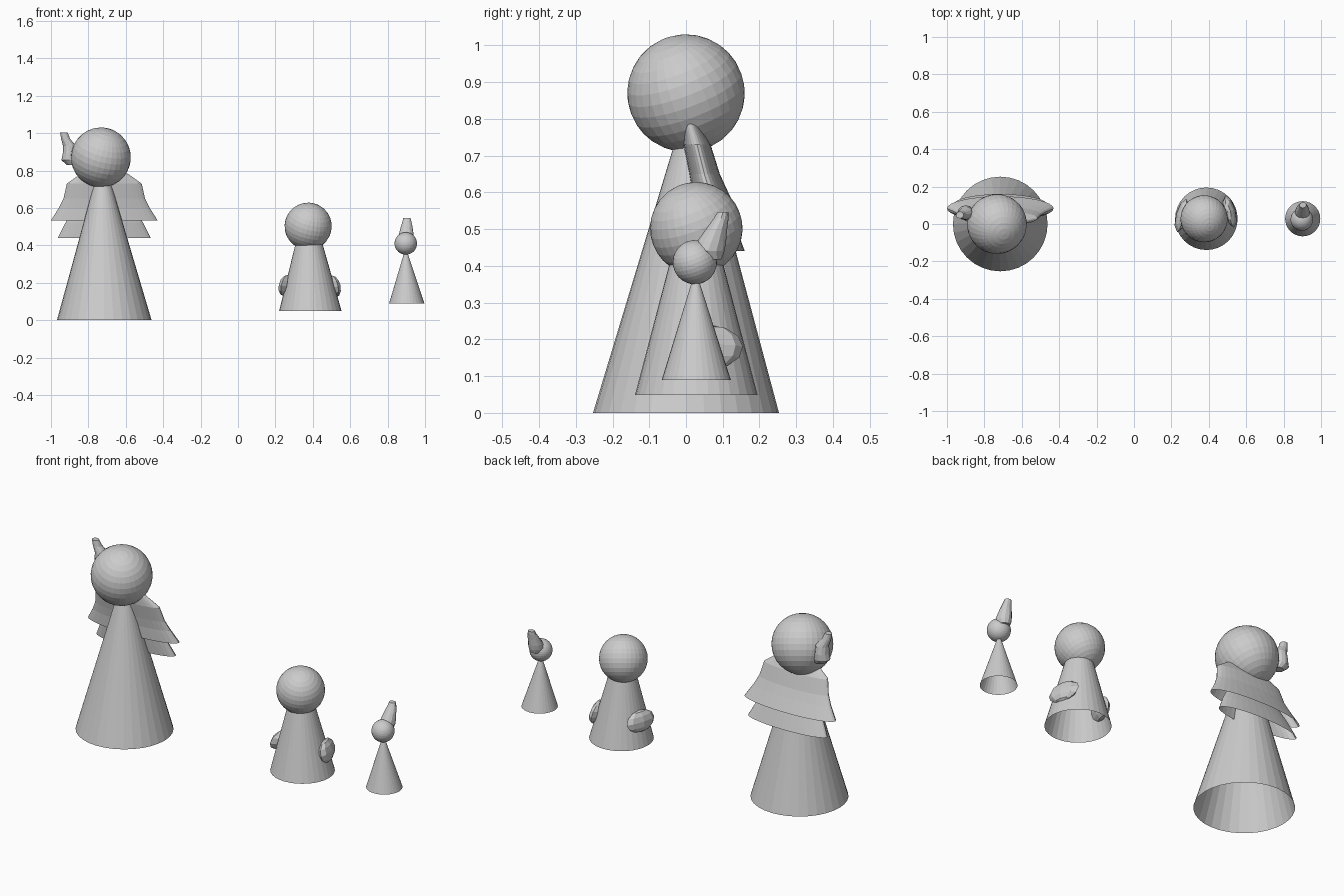
import bpy, bmesh, math
from mathutils import Matrix, Euler

if "Cube" in bpy.data.objects:
    bpy.data.objects.remove(bpy.data.objects["Cube"])


def finish(name, bm):
    bmesh.ops.recalc_face_normals(bm, faces=bm.faces)
    me = bpy.data.meshes.new(name)
    bm.to_mesh(me)
    bm.free()
    ob = bpy.data.objects.new(name, me)
    bpy.context.collection.objects.link(ob)
    return ob


def loft(name, rings, n=32, cap_start=False, cap_end=False):
    """Skin a stack of level ellipses given as (x, y, z, rx, ry)."""
    bm = bmesh.new()
    loops = []
    for x, y, z, rx, ry in rings:
        loops.append([bm.verts.new((x + rx * math.cos(2 * math.pi * i / n),
                                    y + ry * math.sin(2 * math.pi * i / n), z))
                      for i in range(n)])
    for a, b in zip(loops, loops[1:]):
        for i in range(n):
            j = (i + 1) % n
            bm.faces.new((a[i], a[j], b[j], b[i]))
    if cap_start:
        bm.faces.new(loops[0])
    if cap_end:
        bm.faces.new(loops[-1])
    return finish(name, bm)


def ball(name, loc, size, segs=32, rows=16, rot=(0, 0, 0)):
    bm = bmesh.new()
    m = (Matrix.Translation(loc) @ Euler([math.radians(a) for a in rot]).to_matrix().to_4x4()
         @ Matrix.Diagonal((*size, 1)))
    bmesh.ops.create_uvsphere(bm, u_segments=segs, v_segments=rows, radius=1, matrix=m)
    return finish(name, bm)


def figure(name, base, r, top, r_top, head, r_head):
    """Hollow conical robe open at the bottom, with a round head."""
    loft(name + "_robe", [(*base, r, r), (*top, r_top, r_top)])
    ball(name + "_head", head, (r_head,) * 3, rot=(20, 15, 0))


# Three figures, large to small
figure("large", (-0.715, 0, 0), 0.253, (-0.725, 0.015, 0.86), 0.008, (-0.733, 0, 0.87), 0.16)
figure("middle", (0.387, 0.028, 0.048), 0.167, (0.379, 0.028, 0.44), 0.064, (0.375, 0.028, 0.502), 0.126)
figure("small", (0.902, 0.028, 0.09), 0.094, (0.897, 0.026, 0.38), 0.003, (0.897, 0.024, 0.41), 0.06)

# Two flattened flaring wing tiers on the large figure's back
cx = -0.715
loft("upper_wing_tier", [(cx, 0.0, 0.82, 0.05, 0.01), (cx, 0.015, 0.78, 0.13, 0.025),
                         (cx, 0.03, 0.73, 0.20, 0.037), (cx, 0.05, 0.65, 0.218, 0.042),
                         (cx, 0.065, 0.60, 0.243, 0.05), (cx, 0.083, 0.533, 0.285, 0.065)],
     cap_start=True)
loft("lower_wing_tier", [(cx, 0.07, 0.58, 0.17, 0.035), (cx, 0.085, 0.52, 0.208, 0.045),
                         (cx, 0.105, 0.44, 0.248, 0.055)], cap_start=True)

# Bow-like ornament on the side of the large head
loft("head_ornament", [(-0.885, 0.06, 0.83, 0.03, 0.025), (-0.90, 0.06, 0.855, 0.044, 0.04),
                       (-0.90, 0.06, 0.89, 0.037, 0.04), (-0.90, 0.058, 0.93, 0.035, 0.034),
                       (-0.922, 0.052, 0.97, 0.024, 0.024), (-0.931, 0.048, 1.003, 0.02, 0.018)],
     n=12, cap_start=True, cap_end=True)

# Faceted hands on the middle figure's sides
ball("left_hand", (0.255, 0.045, 0.185), (0.03, 0.092, 0.058), 8, 6, (0, 12, -15))
ball("right_hand", (0.512, 0.068, 0.18), (0.03, 0.09, 0.06), 8, 6, (0, -12, 15))

# Backward-leaning pointed cap on the small figure
loft("small_cap", [(0.90, 0.072, 0.418, 0.028, 0.025), (0.90, 0.06, 0.44, 0.04, 0.045),
                   (0.90, 0.069, 0.465, 0.038, 0.04), (0.902, 0.083, 0.50, 0.031, 0.029),
                   (0.903, 0.096, 0.53, 0.023, 0.02), (0.903, 0.101, 0.547, 0.019, 0.015)],
     n=12, cap_start=True, cap_end=True)
